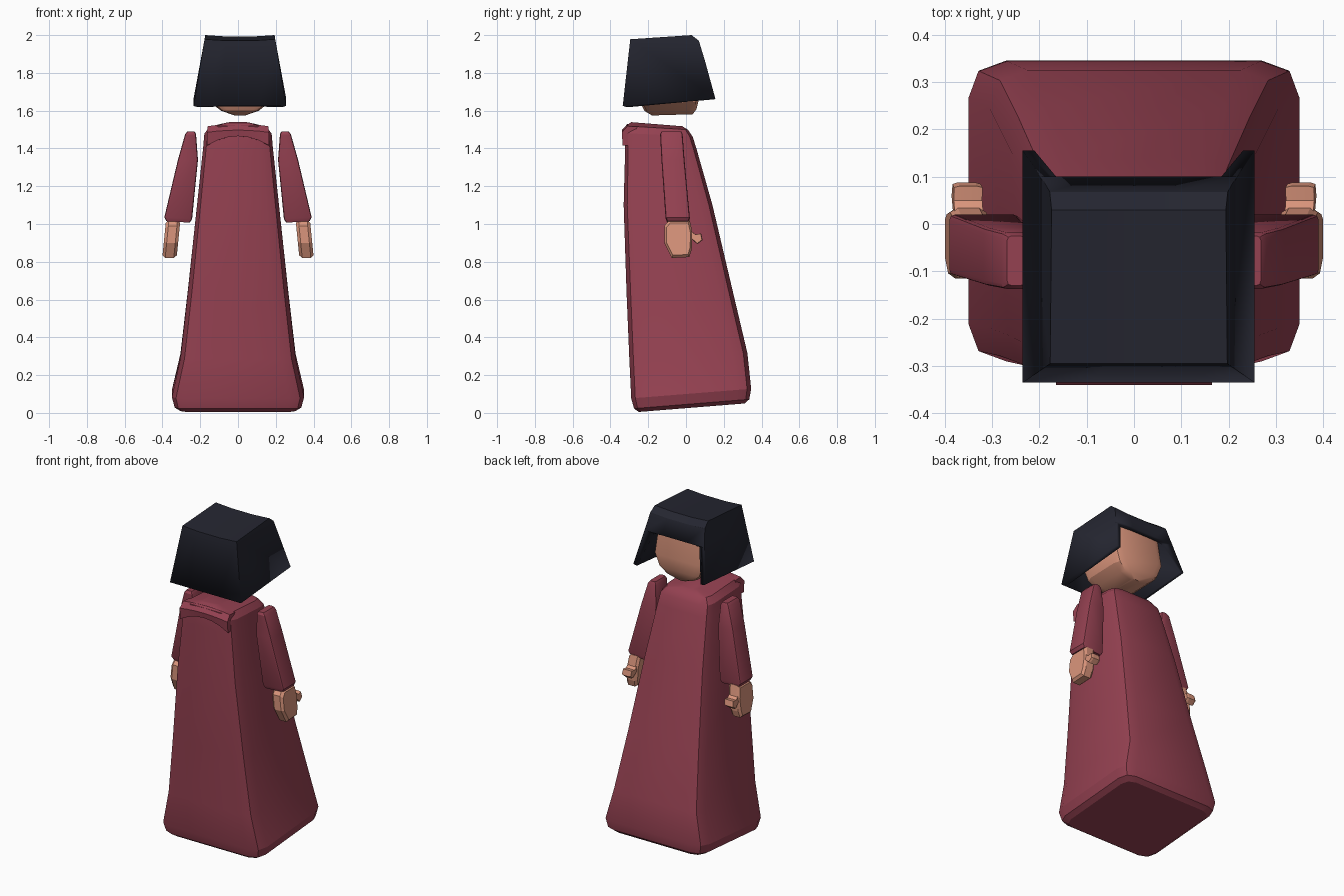
import bpy
import bmesh
from mathutils import Vector

default = bpy.data.objects.get("Cube")
if default:
    bpy.data.objects.remove(default, do_unlink=True)


def material(name, rgb):
    mat = bpy.data.materials.new(name)
    mat.use_nodes = True
    color = (*rgb, 1.0)
    mat.diffuse_color = color
    mat.node_tree.nodes["Principled BSDF"].inputs["Base Color"].default_value = color
    return mat


RED = material("wine_red_cloth", (0.3, 0.053, 0.083))
SKIN = material("warm_skin", (0.7, 0.3, 0.2))
HAIR = material("blue_black_hair", (0.018, 0.019, 0.03))


def finish(name, bm, mat, angle=0.45):
    bmesh.ops.recalc_face_normals(bm, faces=bm.faces)
    mesh = bpy.data.meshes.new(name)
    bm.to_mesh(mesh)
    bm.free()
    mesh.materials.append(mat)
    obj = bpy.data.objects.new(name, mesh)
    bpy.context.collection.objects.link(obj)
    bpy.ops.object.select_all(action="DESELECT")
    obj.select_set(True)
    bpy.context.view_layer.objects.active = obj
    bpy.ops.object.shade_smooth_by_angle(angle=angle)
    return obj


def bridge(name, rings, mat, angle=0.45):
    """Skin a closed solid through equal-sized rings of points."""
    bm = bmesh.new()
    loops = [[bm.verts.new(p) for p in ring] for ring in rings]
    for a, b in zip(loops, loops[1:]):
        for i in range(len(a)):
            j = (i + 1) % len(a)
            bm.faces.new((a[i], a[j], b[j], b[i]))
    bm.faces.new(loops[0])
    bm.faces.new(loops[-1])
    return finish(name, bm, mat, angle)


def rounded(z, x0, x1, y0, y1, c, slope=0.0):
    """Horizontal rounded rectangle, tilted along y by slope."""
    cx, cy = (x0 + x1) / 2, (y0 + y1) / 2
    hx, hy = (x1 - x0) / 2, (y1 - y0) / 2
    corner = [(hx, hy - c), (hx - 0.27 * c, hy - 0.27 * c), (hx - c, hy)]
    pts = []
    for sx, sy in ((1, 1), (-1, 1), (-1, -1), (1, -1)):
        quarter = corner if sx * sy > 0 else corner[::-1]
        pts += [(cx + sx * x, cy + sy * y) for x, y in quarter]
    return [(x, y, z + slope * y) for x, y in pts]


# Gown: height, half width, y range, corner size, tilt
gown = [
    (0.025, 0.305, -0.25, 0.31, 0.06, 0.08),
    (0.045, 0.335, -0.275, 0.335, 0.07, 0.08),
    (0.10, 0.35, -0.29, 0.345, 0.08, 0.08),
    (0.30, 0.305, -0.30, 0.325, 0.08, 0.05),
    (0.65, 0.265, -0.315, 0.245, 0.08, 0.02),
    (1.10, 0.217, -0.33, 0.14, 0.07, 0.0),
    (1.40, 0.185, -0.322, 0.055, 0.06, 0.0),
    (1.465, 0.178, -0.322, 0.035, 0.06, -0.05),
    (1.50, 0.15, -0.32, 0.01, 0.05, -0.06),
    (1.516, 0.06, -0.29, -0.02, 0.03, -0.08),
]
bridge("gown", [rounded(z, -h, h, a, b, c, s) for z, h, a, b, c, s in gown], RED)

# Arched fold of cloth at the neckline
fold = []
for i in range(7):
    t = i / 3 - 1
    low = 1.465 - 0.05 * t * t
    lift = 0.012 * (1 - t * t)
    fold.append([(0.16 * t, -0.26, 1.515 + lift), (0.16 * t, -0.31, 1.518 + lift),
                 (0.165 * t, -0.34, 1.485 + lift), (0.165 * t, -0.335, low),
                 (0.16 * t, -0.27, low)])
bridge("collar_fold", fold, RED)

# Head with a tapered chin
head = [
    (1.58, 0.03, -0.18, 0.035, 0.02),
    (1.605, 0.10, -0.22, 0.055, 0.04),
    (1.645, 0.15, -0.24, 0.065, 0.05),
    (1.72, 0.178, -0.25, 0.07, 0.05),
    (1.92, 0.16, -0.24, 0.05, 0.05),
]
bridge("head", [rounded(z, 0.01 - h, 0.01 + h, a, b, c, 0.03)
                for z, h, a, b, c in head], SKIN)

# Bobbed hair: one shell open underneath and in front of the face
profile = [(-0.335, 1.625, 0.245), (-0.295, 1.978, 0.187), (0.03, 2.0, 0.184),
           (0.068, 1.97, 0.188), (0.1, 1.865, 0.206)]
dips = (0.0, 0.012, 0.012, 0.012, 0.0)
bm = bmesh.new()
rows = [[bm.verts.new((0.01 + h * u, y, z - dip * (1 - abs(u))))
         for u in (-1, -0.4, 0.4, 1)] for (y, z, h), dip in zip(profile, dips)]
for a, b in zip(rows, rows[1:]):
    for i in range(3):
        bm.faces.new((a[i], a[i + 1], b[i + 1], b[i]))
for side, s in ((0, -1), (-1, 1)):
    tip = bm.verts.new((0.01 + 0.245 * s, 0.155, 1.665))
    bm.faces.new([row[side] for row in rows] + [tip])
hair = finish("bobbed_hair", bm, HAIR, 0.2)
# Orient the open shell outward before thickening it inward
top = max(hair.data.polygons, key=lambda p: p.center.z)
if top.normal.z < 0:
    hair.data.flip_normals()
shell = hair.modifiers.new("thickness", "SOLIDIFY")
shell.thickness = 0.025
shell.offset = -1
shell.use_even_offset = True

# Sleeves: height, x range, y range, corner size
sleeve = [
    (1.49, 0.23, 0.268, -0.13, -0.025, 0.01),
    (1.475, 0.222, 0.28, -0.137, -0.018, 0.012),
    (1.34, 0.212, 0.318, -0.13, -0.008, 0.012),
    (1.03, 0.243, 0.39, -0.108, 0.02, 0.012),
    (1.01, 0.255, 0.38, -0.1, 0.015, 0.012),
]
# Palm and thumb outlines seen from the side
palm = [(-0.09, 1.02), (0.02, 1.02), (0.035, 0.95), (0.03, 0.865),
        (0.018, 0.825), (-0.075, 0.82), (-0.115, 0.9), (-0.115, 0.99)]
thumb = [(0.01, 0.975), (0.05, 0.945), (0.08, 0.95), (0.088, 0.915),
         (0.06, 0.893), (0.02, 0.93)]


def slab(outline, s, half, inset):
    """Sheared slab across x with eased edges."""
    mid = sum((Vector(p) for p in outline), Vector((0, 0))) / len(outline)
    rings = []
    for t, k in ((-half, inset), (-half * 0.6, 1), (half * 0.6, 1), (half, inset)):
        pts = [mid + (Vector(p) - mid) * k for p in outline]
        rings.append([(s * (0.353 + 0.1 * (0.92 - p.y) + t), p.x, p.y) for p in pts])
    return rings


for label, s in (("left", 1), ("right", -1)):
    rings = [[(s * x, y, z - 0.06 * (0.3 - x) * (zc < 1.1))
              for x, y, z in rounded(zc, x0, x1, y0, y1, c)]
             for zc, x0, x1, y0, y1, c in sleeve]
    bridge(label + "_sleeve", rings, RED)
    bridge(label + "_hand", slab(palm, s, 0.038, 0.86), SKIN, 0.2)
    bridge(label + "_thumb", slab(thumb, s, 0.03, 0.9), SKIN, 0.2)
